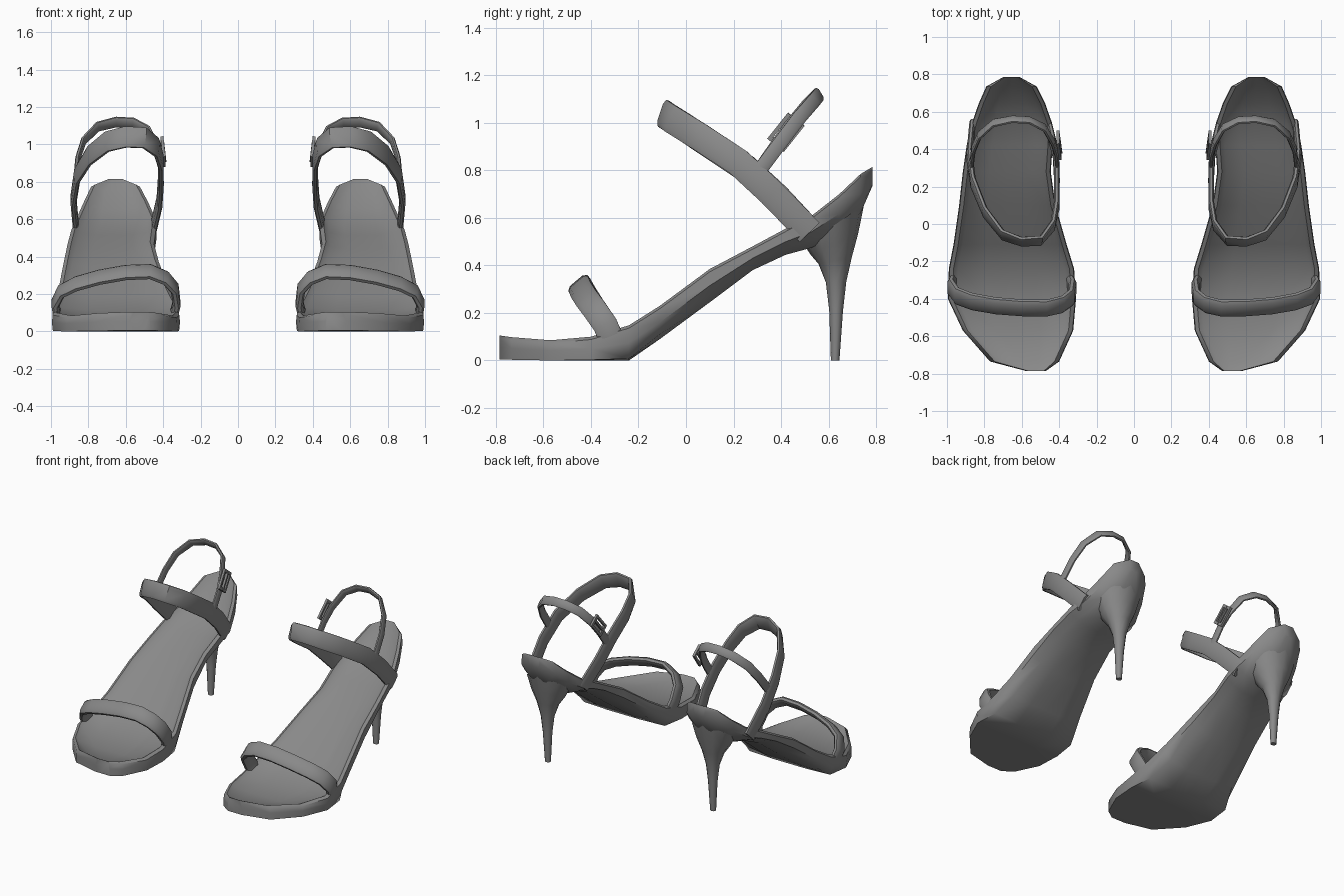
import bpy, bmesh, math
from mathutils import Vector

cube = bpy.data.objects.get("Cube")
if cube:
    bpy.data.objects.remove(cube, do_unlink=True)

GREY = (0.25, 0.25, 0.25, 1.0)
mat = bpy.data.materials.new("grey leather")
mat.use_nodes = True
mat.diffuse_color = GREY
mat.node_tree.nodes["Principled BSDF"].inputs["Base Color"].default_value = GREY


def finish(name, bm, angle=50):
    """Turn a bmesh into a smooth object, mirrored into a pair."""
    bmesh.ops.recalc_face_normals(bm, faces=bm.faces)
    me = bpy.data.meshes.new(name)
    bm.to_mesh(me)
    bm.free()
    me.materials.append(mat)
    ob = bpy.data.objects.new(name, me)
    bpy.context.collection.objects.link(ob)
    bpy.ops.object.select_all(action='DESELECT')
    ob.select_set(True)
    bpy.context.view_layer.objects.active = ob
    bpy.ops.object.shade_smooth_by_angle(angle=math.radians(angle))
    mirror = ob.modifiers.new("pair", 'MIRROR')
    mirror.use_mirror_merge = False
    return ob


def loft(rings):
    """Skin closed rings of equal length and cap both ends."""
    bm = bmesh.new()
    loops = [[bm.verts.new(p) for p in ring] for ring in rings]
    n = len(loops[0])
    for a, b in zip(loops, loops[1:]):
        for i in range(n):
            j = (i + 1) % n
            bm.faces.new((a[i], a[j], b[j], b[i]))
    bm.faces.new(loops[0])
    bm.faces.new(loops[-1])
    return bm


def strap(name, pts, w_end, w_mid, half_w, half_t):
    """Padded band along a path; its width direction blends end-middle-end."""
    pts = [Vector(p) for p in pts]
    w_end, w_mid = Vector(w_end), Vector(w_mid)
    section = [(-1, -.45), (-.65, -1), (.65, -1), (1, -.45),
               (1, .45), (.65, 1), (-.65, 1), (-1, .45)]
    rings = []
    for i, p in enumerate(pts):
        t = (pts[min(i + 1, len(pts) - 1)] - pts[max(i - 1, 0)]).normalized()
        f = math.sin(math.pi * i / (len(pts) - 1))
        w = w_end.lerp(w_mid, f)
        w = (w - t * w.dot(t)).normalized()
        nrm = t.cross(w)
        rings.append([p + w * (a * half_w) + nrm * (b * half_t) for a, b in section])
    return finish(name, loft(rings))


# Sole: y, inner x, outer x, rim height, underside height, footbed dip, underside inset
stations = [
    (-.785, .47, .58, .105, .005, .00, .00),
    (-.735, .40, .77, .098, .003, .02, .00),
    (-.57, .325, .915, .085, .00, .025, .00),
    (-.40, .31, .995, .10, .00, .03, .005),
    (-.24, .32, .99, .148, .00, .035, .015),
    (-.11, .36, .965, .23, .09, .04, .04),
    (.10, .42, .935, .385, .245, .04, .06),
    (.28, .445, .915, .48, .38, .04, .06),
    (.42, .435, .895, .555, .445, .04, .06),
    (.53, .435, .87, .61, .475, .045, .06),
    (.645, .475, .83, .70, .535, .045, .06),
    (.735, .52, .79, .785, .62, .03, .05),
    (.785, .61, .70, .815, .735, .00, .01),
]
rings = []
for y, xi, xo, zt, zb, dip, ins in stations:
    w = xo - xi
    edge = min(.025, w * .1)
    mid = zb + (zt - zb) * .5

    def row(offsets):
        return [(xi + w * .5 + s * (w * .5 - o), y, z) for s, o, z in offsets]
    rings.append(row([
        (-1, 0, mid), (-1, .004, zt - .012), (-1, edge, zt), (-1, edge * 2, zt - dip * .6),
        (-1, w * .3, zt - dip), (0, 0, zt - dip), (1, w * .3, zt - dip),
        (1, edge * 2, zt - dip * .6), (1, edge, zt), (1, .004, zt - .012), (1, 0, mid),
        (1, ins, zb + ins * .5), (1, w * .3, zb), (0, 0, zb), (-1, w * .3, zb),
        (-1, ins, zb + ins * .5)]))
finish("sole", loft(rings))

# Stiletto heel: height, centre y, radius in x, radius in y, tilt
heel = [(0, .628, .02, .018, 0), (.21, .632, .032, .029, 0), (.33, .632, .046, .043, .05),
        (.42, .628, .075, .07, .2), (.49, .625, .115, .10, .45), (.57, .625, .145, .125, .7)]
rings = []
for z, cy, rx, ry, tilt in heel:
    ring = []
    for k in range(12):
        a = math.tau * k / 12
        dy = ry * math.sin(a)
        ring.append((.655 + rx * math.cos(a), cy + dy, z + dy * tilt))
    rings.append(ring)
finish("heel", loft(rings))

# Straps
strap("toe_strap", [
    (.965, -.31, .08), (.978, -.34, .15), (.945, -.385, .215), (.865, -.415, .255),
    (.74, -.437, .29), (.60, -.448, .315), (.47, -.45, .32), (.385, -.43, .285),
    (.338, -.395, .23), (.328, -.34, .15), (.345, -.31, .08)],
    (0, .8, .55), (0, .75, .65), .052, .02)

strap("ankle_strap", [
    (.865, .52, .54), (.88, .36, .705), (.86, .22, .835), (.795, .06, .94),
    (.70, -.06, 1.015), (.60, -.095, 1.04), (.50, -.09, 1.035), (.435, -.01, .985),
    (.413, .10, .91), (.412, .25, .81), (.42, .38, .69), (.455, .52, .54)],
    (0, .7, .7), (0, .3, .95), .058, .015)

strap("heel_strap", [
    (.87, .31, .80), (.858, .40, .92), (.825, .475, 1.02), (.75, .54, 1.095),
    (.65, .56, 1.12), (.56, .555, 1.115), (.48, .515, 1.075), (.435, .44, .985),
    (.415, .38, .90), (.41, .31, .80)],
    (0, -.78, .62), (0, -.5, .85), .03, .011)

# Buckle: rectangular frame with a prong, on the inner side
centre = Vector((.413, .42, .96))
along = Vector((.09, .62, .78)).normalized()
across = Vector((0, -.78, .62))
out = along.cross(across).normalized()
if out.x > 0:
    out = -out
bm = bmesh.new()
for u, v, lu, lv, lift in [(.06, 0, .02, .09, .012), (-.06, 0, .02, .09, .012),
                           (0, .037, .14, .016, .012), (0, -.037, .14, .016, .012),
                           (0, 0, .13, .012, .016)]:
    for vert in bmesh.ops.create_cube(bm, size=1)["verts"]:
        c = vert.co.copy()
        vert.co = (centre + along * (u + c.x * lu) + across * (v + c.y * lv)
                   + out * (lift + c.z * .016))
finish("buckle", bm, 30)
